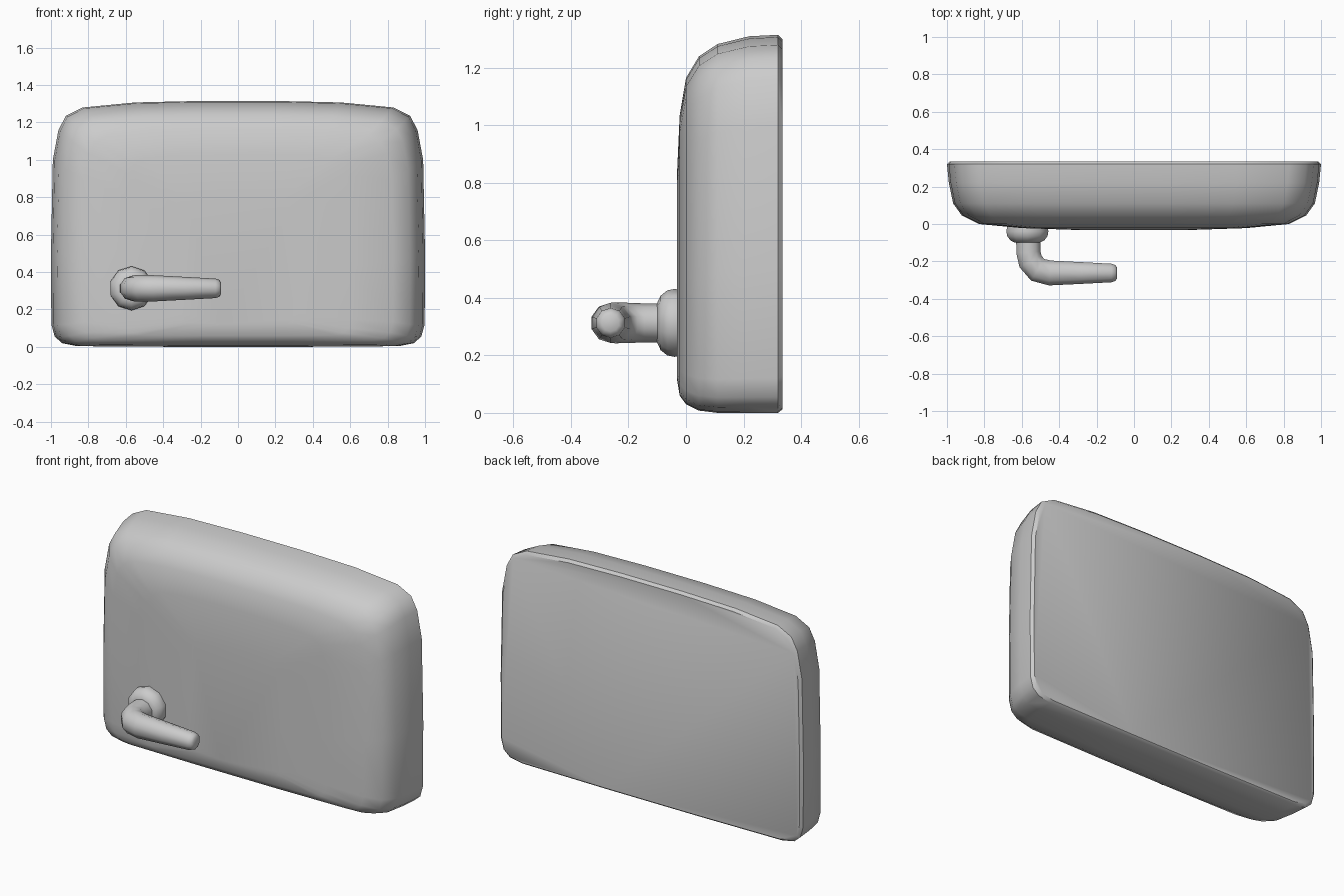
import bpy, bmesh, math
from mathutils import Vector

cube = bpy.data.objects.get("Cube")
if cube:
    bpy.data.objects.remove(cube, do_unlink=True)

mat = bpy.data.materials.new("light grey")
mat.use_nodes = True
grey = (0.6, 0.6, 0.6, 1)
mat.diffuse_color = grey
mat.node_tree.nodes["Principled BSDF"].inputs["Base Color"].default_value = grey


def loft(name, rings, angle):
    """Skin a list of closed rings and cap both ends."""
    bm = bmesh.new()
    loops = [[bm.verts.new(p) for p in ring] for ring in rings]
    n = len(loops[0])
    for a, b in zip(loops, loops[1:]):
        for i in range(n):
            j = (i + 1) % n
            bm.faces.new((a[i], a[j], b[j], b[i]))
    bm.faces.new(loops[0][::-1])
    bm.faces.new(loops[-1])
    bmesh.ops.recalc_face_normals(bm, faces=bm.faces)
    mesh = bpy.data.meshes.new(name)
    bm.to_mesh(mesh)
    bm.free()
    mesh.materials.append(mat)
    obj = bpy.data.objects.new(name, mesh)
    bpy.context.collection.objects.link(obj)
    bpy.ops.object.select_all(action="DESELECT")
    obj.select_set(True)
    bpy.context.view_layer.objects.active = obj
    bpy.ops.object.shade_smooth_by_angle(angle=math.radians(angle))
    return obj


# Tank body: right half of the outline, mirrored, then stacked from back to front
HEIGHT = 1.315
half = [(0.3, 0), (0.86, 0.004), (0.94, 0.02), (0.98, 0.055), (0.998, 0.12),
        (1, 0.5), (0.99, 1.0), (0.96, 1.16), (0.92, 1.235), (0.83, 1.28),
        (0.55, 1.307), (0.2, HEIGHT)]
outline = half + [(-x, z) for x, z in reversed(half)]

# y, side inset, top inset, bottom inset
sections = [(0.335, 0.015, 0.015, 0.012), (0.32, 0, 0, 0), (0.22, 0.01, 0.005, 0),
            (0.11, 0.033, 0.032, 0), (0.045, 0.08, 0.075, 0.008),
            (0, 0.17, 0.15, 0.03), (-0.022, 0.40, 0.28, 0.06),
            (-0.032, 0.7, 0.5, 0.12)]
body = []
for y, side, top, bottom in sections:
    scale = (HEIGHT - top - bottom) / HEIGHT
    body.append([(x * (1 - side), y, bottom + z * scale) for x, z in outline])
loft("tank_body", body, 40)

# Handle parts: round rings swept along a path in the horizontal plane
SIDES = 10
LEVEL = 0.313


def sweep(name, path, angle):
    pts = [Vector((x, y, LEVEL)) for x, y, r in path]
    rings = []
    for k, (p, (x, y, r)) in enumerate(zip(pts, path)):
        along = (pts[min(k + 1, len(pts) - 1)] - pts[max(k - 1, 0)]).normalized()
        across = Vector((-along.y, along.x, 0))
        turns = [math.tau * (i + 0.5) / SIDES for i in range(SIDES)]
        rings.append([p + r * (across * math.cos(t) + Vector((0, 0, math.sin(t))))
                      for t in turns])
    return loft(name, rings, angle)


sweep("handle_base", [(-0.57, 0, 0.112), (-0.57, -0.04, 0.118), (-0.57, -0.065, 0.113),
                      (-0.57, -0.088, 0.095), (-0.57, -0.1, 0.07)], 60)
sweep("flush_lever", [(-0.565, -0.05, 0.068), (-0.565, -0.15, 0.068), (-0.553, -0.2, 0.07),
                      (-0.515, -0.245, 0.071), (-0.45, -0.262, 0.07),
                      (-0.28, -0.262, 0.061), (-0.12, -0.262, 0.052),
                      (-0.1, -0.262, 0.045), (-0.09, -0.262, 0.03)], 60)
